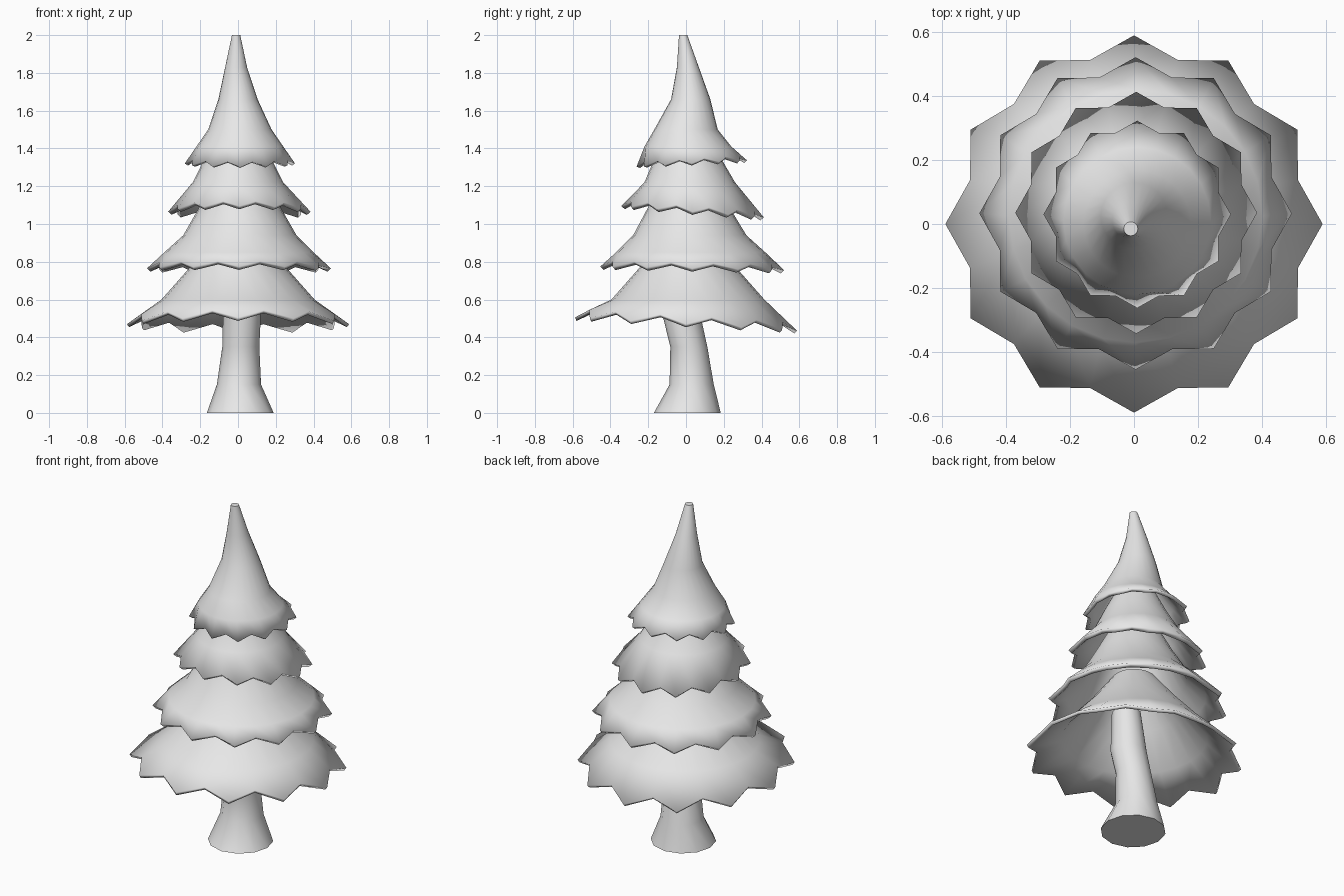
import bpy, bmesh, math

cube = bpy.data.objects.get("Cube")
if cube:
    bpy.data.objects.remove(cube, do_unlink=True)

mat = bpy.data.materials.new("plain_grey")
mat.use_nodes = True
grey = (0.8, 0.8, 0.8, 1)
mat.diffuse_color = grey
mat.node_tree.nodes["Principled BSDF"].inputs["Base Color"].default_value = grey


def loft(name, rings, seg, rim=None, cap_start=False, cap_end=False, thickness=0):
    """Skin rings of (x, y, z, radius) from top to bottom; rim adds a zigzag hem."""
    bm = bmesh.new()
    loops = []
    for x, y, z, r in rings:
        loops.append([bm.verts.new((x + r * math.cos(a), y + r * math.sin(a), z))
                      for a in (math.tau * i / seg for i in range(seg))])
    if rim:
        x, y, z, r, tilt, rise = rim
        hem = []
        for i in range(seg):
            a = math.tau * i / seg
            valley = i % 2
            rad = r * (0.9 if valley else 1)
            dy = rad * math.sin(a)
            hem.append(bm.verts.new((x + rad * math.cos(a), y + dy,
                                     z + tilt * dy + rise * valley)))
        loops.append(hem)
    for top, low in zip(loops, loops[1:]):
        for i in range(seg):
            j = (i + 1) % seg
            bm.faces.new((top[i], low[i], low[j], top[j]))
    if cap_start:
        bm.faces.new(loops[0])
    if cap_end:
        bm.faces.new(loops[-1][::-1])
    bmesh.ops.recalc_face_normals(bm, faces=bm.faces)
    # Keep the outside of open shells facing outward
    side = bm.faces[:][0]
    if side.normal.dot(side.calc_center_median() - loops[0][0].co.lerp(
            loops[0][seg // 2].co, 0.5)) < 0:
        bmesh.ops.reverse_faces(bm, faces=bm.faces)
    mesh = bpy.data.meshes.new(name)
    bm.to_mesh(mesh)
    bm.free()
    mesh.materials.append(mat)
    obj = bpy.data.objects.new(name, mesh)
    bpy.context.collection.objects.link(obj)
    if thickness:
        mod = obj.modifiers.new("thickness", "SOLIDIFY")
        mod.thickness = thickness
        mod.offset = -1
    bpy.ops.object.select_all(action="DESELECT")
    obj.select_set(True)
    bpy.context.view_layer.objects.active = obj
    bpy.ops.object.shade_smooth_by_angle(angle=math.radians(45))
    return obj


# Crooked trunk with a flared foot
loft("trunk", [(0.02, -0.04, 0.75, 0.08), (0.02, -0.02, 0.5, 0.1),
               (0.015, 0.015, 0.35, 0.098), (0.005, 0.03, 0.15, 0.117),
               (0.012, 0.007, 0, 0.177)], 12, cap_start=True, cap_end=True)

# Four hollow foliage skirts, bottom to top
loft("bottom_foliage", [(0, 0, 0.95, 0.12), (0, 0.01, 0.77, 0.255),
                        (0, 0.01, 0.6, 0.405)], 24,
     rim=(0, 0, 0.47, 0.588, -0.06, 0.045), cap_start=True, thickness=0.02)
loft("lower_foliage", [(0.01, 0.015, 1.25, 0.13), (0.01, 0.015, 1.08, 0.22),
                       (0.01, 0.02, 0.94, 0.3), (0.005, 0.025, 0.85, 0.395)], 24,
     rim=(0.005, 0.033, 0.765, 0.487, -0.02, 0.03), cap_start=True, thickness=0.025)
loft("upper_foliage", [(0, 0.01, 1.5, 0.1), (0, 0.01, 1.34, 0.18),
                       (0, 0.02, 1.22, 0.24)], 24,
     rim=(0.007, 0.035, 1.065, 0.377, -0.08, 0.03), cap_start=True, thickness=0.025)
loft("top_foliage", [(-0.01, -0.015, 2, 0.022), (-0.01, 0.01, 1.83, 0.058),
                     (0, 0.025, 1.66, 0.104), (0.01, 0, 1.5, 0.168),
                     (0.01, 0.01, 1.41, 0.23)], 24,
     rim=(0.01, 0.03, 1.32, 0.292, 0.06, 0.025), cap_start=True, thickness=0.02)
